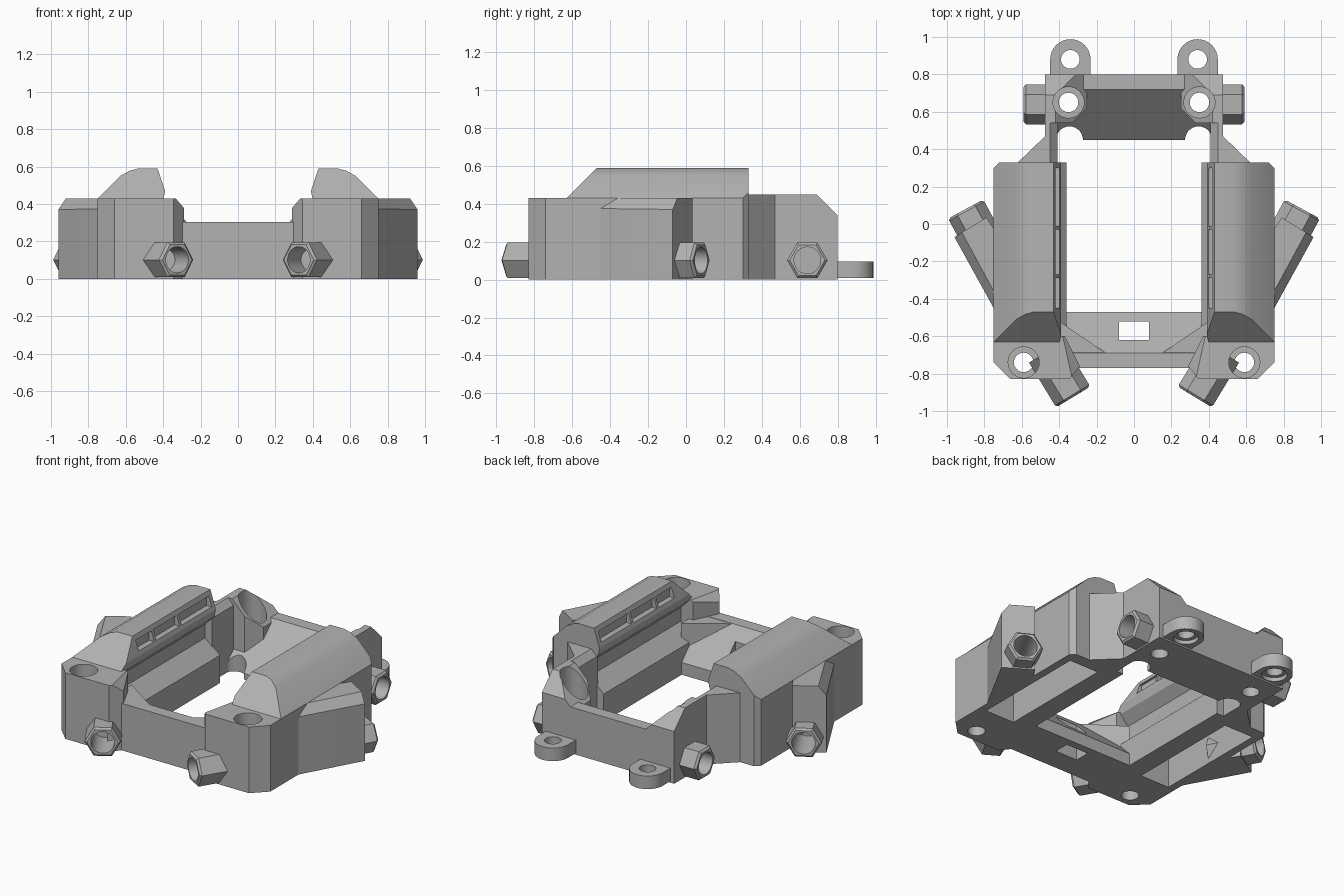
import bpy, bmesh, math
from mathutils import Matrix, Vector

if "Cube" in bpy.data.objects:
    bpy.data.objects.remove(bpy.data.objects["Cube"])

grey = bpy.data.materials.new("plain grey")
grey.use_nodes = True
grey.diffuse_color = (0.45, 0.45, 0.45, 1)
grey.node_tree.nodes["Principled BSDF"].inputs["Base Color"].default_value = (0.45, 0.45, 0.45, 1)

PLACE = {"z": lambda a, b, h: (a, b, h),
         "y": lambda a, b, h: (a, h, b),
         "x": lambda a, b, h: (h, a, b)}


def prism(name, pts, axis, lo, hi, trims=()):
    """Extrude a 2D outline along an axis, then slice off trimming planes."""
    bm = bmesh.new()
    rings = [[bm.verts.new(PLACE[axis](a, b, h)) for a, b in pts] for h in (lo, hi)]
    bm.faces.new(rings[0])
    bm.faces.new(rings[1])
    n = len(pts)
    for i in range(n):
        j = (i + 1) % n
        bm.faces.new((rings[0][i], rings[0][j], rings[1][j], rings[1][i]))
    for co, no in trims:
        bmesh.ops.bisect_plane(bm, geom=bm.verts[:] + bm.edges[:] + bm.faces[:],
                               plane_co=co, plane_no=no, clear_outer=True)
        bmesh.ops.holes_fill(bm, edges=[e for e in bm.edges if e.is_boundary])
    bmesh.ops.recalc_face_normals(bm, faces=bm.faces)
    mesh = bpy.data.meshes.new(name)
    bm.to_mesh(mesh)
    bm.free()
    mesh.materials.append(grey)
    obj = bpy.data.objects.new(name, mesh)
    bpy.context.collection.objects.link(obj)
    return obj


def ngon(x, y, r, n=32):
    return [(x + r * math.cos(math.tau * i / n), y + r * math.sin(math.tau * i / n))
            for i in range(n)]


def rect(a0, a1, b0, b1):
    return [(a0, b0), (a1, b0), (a1, b1), (a0, b1)]


def modify(obj, kind, **settings):
    bpy.ops.object.select_all(action="DESELECT")
    bpy.context.view_layer.objects.active = obj
    obj.select_set(True)
    mod = obj.modifiers.new(kind.lower(), kind)
    for key, value in settings.items():
        setattr(mod, key, value)
    bpy.ops.object.modifier_apply(modifier=mod.name)


def cut(cutter, *targets):
    cutter.hide_render = True
    for obj in targets:
        modify(obj, "BOOLEAN", operation="DIFFERENCE", solver="EXACT", object=cutter)
    bpy.data.objects.remove(cutter)


def screw_hole(x, y, *targets):
    cut(prism("bore", ngon(x, y, 0.083), "z", 0.1, 1), *targets)
    cut(prism("hole", ngon(x, y, 0.052), "z", -1, 0.2), *targets)


# Side housings with raised, undercut ridge
profile = [(0.36, 0), (0.75, 0), (0.75, 0.43), (0.63, 0.55), (0.58, 0.578), (0.535, 0.59),
           (0.43, 0.59), (0.39, 0.47), (0.40, 0.42), (0.46, 0.36), (0.46, 0.27), (0.36, 0.18)]
housing = prism("side_housings", profile, "y", -0.63, 0.33,
                [((0, -0.63, 0.43), (0, -1, 1)), ((0.75, 0.30, 0), (1, 1, 0))])
cut(prism("pocket", rect(0.49, 0.70, -0.52, 0.25), "z", -1, 0.36), housing)
for y0, y1 in ((-0.45, -0.29), (-0.27, -0.03), (-0.01, 0.30)):
    cut(prism("window", rect(0.30, 0.435, 0.495, 0.56), "y", y0, y1), housing)

# Front corner blocks
block = prism("front_corner_blocks",
              [(0.37, -0.60), (0.29, -0.76), (0.345, -0.83), (0.66, -0.83),
               (0.75, -0.74), (0.75, -0.63), (0.42, -0.60)], "z", 0, 0.43,
              [((0.29, -0.76, 0.38), (-0.67, 0.15, 0.74))])
screw_hole(0.59, -0.74, block)

# Angled side wings
wing = prism("side_wings", [(0.74, -0.465), (0.75, -0.45), (0.96, -0.07), (0.79, 0.035), (0.74, -0.04)],
             "z", 0, 0.43, [((0.75, -0.45, 0.375), (0.048, -0.026, 0.043))])

# Rear side walls with diagonal gussets
rear_trim = ((0, 0.69, 0.45), (0, 1, 1))
wall = prism("rear_side_walls",
             [(0.62, 0.32), (0.62, 0.33), (0.475, 0.47), (0.475, 0.80), (0.41, 0.80), (0.41, 0.32)],
             "z", 0, 0.45, [rear_trim, ((0.45, 0, 0.45), (-1, 0, 1))])

# Rear corner posts, tops sloping to the middle
post = prism("rear_corner_posts", [(0.25, 0), (0.25, 0.28), (0.42, 0.45), (0.475, 0.45), (0.475, 0)],
             "y", 0.54, 0.80, [rear_trim, ((0.475, 0.77, 0), (1, 1, 0)), ((0.25, 0.62, 0), (-1, -1, 0))])

# Rear bridge with sloping inner face
rear = prism("rear_bridge", [(0.80, 0), (0.80, 0.30), (0.72, 0.30), (0.45, 0.04), (0.45, 0)], "x", -0.43, 0.43)
screw_hole(0.35, 0.65, post, wall, rear)
screw_hole(-0.35, 0.65, rear)
for s in (-1, 1):
    cut(prism("notch", ngon(s * 0.345, 0.45, 0.072), "z", -1, 1), rear)

# Front bridge with sloping inner face and slot
front = prism("front_bridge", [(-0.77, 0), (-0.77, 0.305), (-0.69, 0.305), (-0.47, 0.08), (-0.47, 0)],
              "x", -0.40, 0.40)
cut(prism("slot", rect(-0.08, 0.08, -0.62, -0.52), "z", -1, 1), front)
shoulder = prism("front_bridge_shoulders", [(0.15, -0.69), (0.40, -0.52), (0.40, -0.69)], "z", 0.02, 0.303)

# Rear mounting ears
arc = [(0.34 + 0.108 * math.cos(math.pi * i / 16), 0.88 + 0.108 * math.sin(math.pi * i / 16))
       for i in range(17)]
ear = prism("mounting_ears", arc + [(0.232, 0.78), (0.448, 0.78)], "z", 0.01, 0.095)
cut(prism("hole", ngon(0.34, 0.88, 0.05), "z", -1, 1), ear)
cut(prism("bore", ngon(0.34, 0.88, 0.075), "z", -1, 0.035), ear)


# Hexagonal sockets: tip point, outward direction, length, bore depth, host part
def socket(name, tip, direction, length, depth, *hosts):
    d = Vector((*direction, 0)).normalized()
    up = Vector((0, 0, 1))
    frame = Matrix((up.cross(d), up, d)).transposed().to_4x4()
    frame.translation = (*tip, 0.102)
    tube = prism(name, ngon(0, 0, 0.107, 6), "z", -length, 0)
    bm = bmesh.new()
    bm.from_mesh(tube.data)
    rim = [e for e in bm.edges if all(v.co.z > -0.001 for v in e.verts)]
    bmesh.ops.bevel(bm, geom=rim, offset=0.012, segments=1, affect="EDGES")
    bm.to_mesh(tube.data)
    bm.free()
    bore = prism("bore", ngon(0, 0, 0.07), "z", -depth, 0.2)
    for obj in (tube, bore):
        obj.data.transform(frame)
    cut(bore, tube, *hosts)
    return tube


sockets = [
    socket("wing_sockets", (0.90, 0.08), (0.475, 0.88), 0.30, 0.25, wing),
    socket("front_sockets", (0.325, -0.925), (-0.52, -0.86), 0.28, 0.22, block),
    socket("rear_sockets", (0.59, 0.64), (1, 0), 0.15, 0.14, wall, post),
]

# Mirror the paired parts and finish the shading
for obj in (housing, block, wing, wall, post, shoulder, ear, *sockets):
    modify(obj, "MIRROR", use_mirror_merge=False)
for obj in (housing, block, wing, wall, post, shoulder, ear, rear, front, *sockets):
    bpy.ops.object.select_all(action="DESELECT")
    bpy.context.view_layer.objects.active = obj
    obj.select_set(True)
    bpy.ops.object.shade_smooth_by_angle(angle=math.radians(25))
